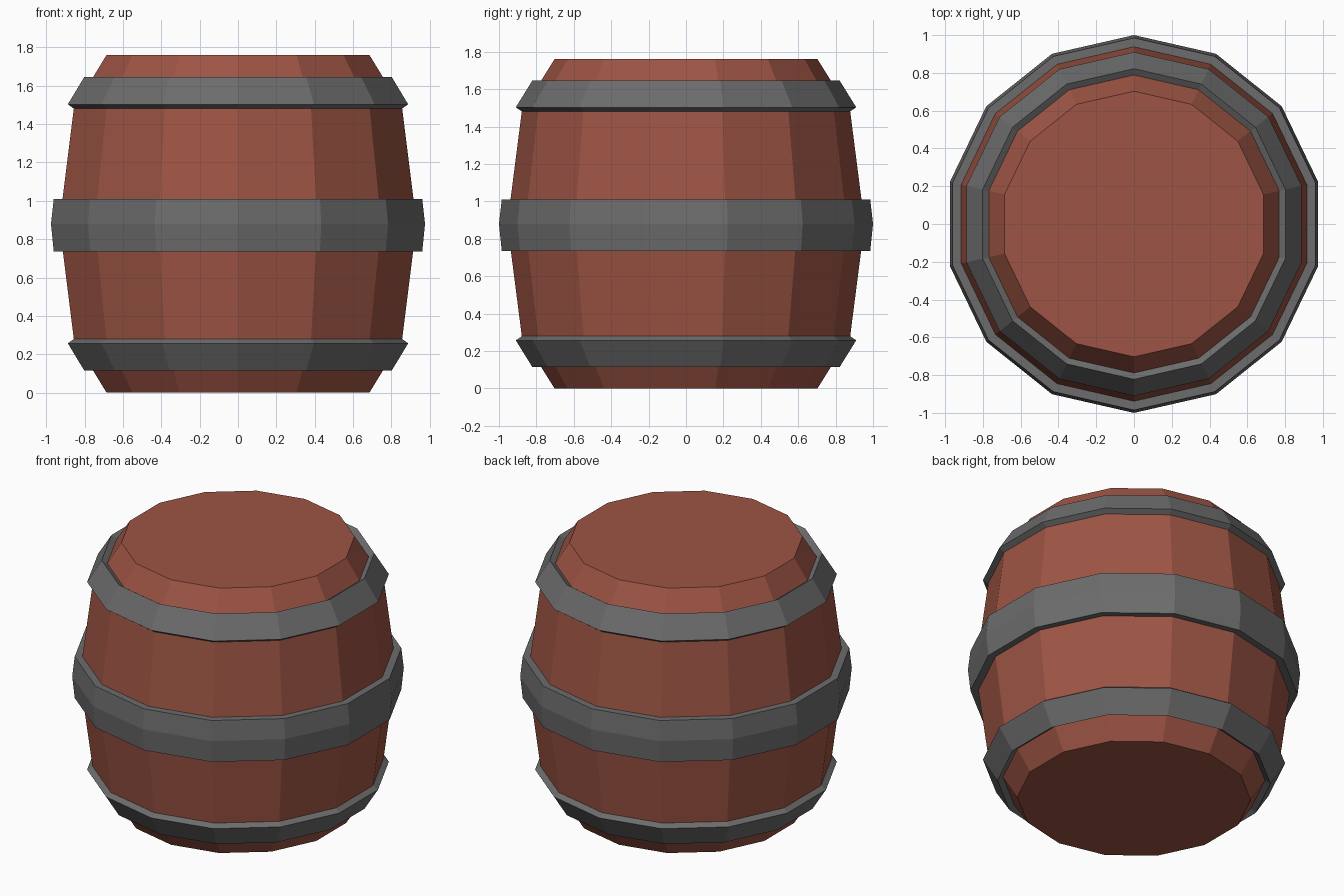
import bpy, bmesh, math

if "Cube" in bpy.data.objects:
    bpy.data.objects.remove(bpy.data.objects["Cube"])

SIDES = 14
MID = 0.88  # mid height of the barrel


def material(name, color):
    m = bpy.data.materials.new(name)
    m.diffuse_color = color
    m.use_nodes = True
    m.node_tree.nodes["Principled BSDF"].inputs["Base Color"].default_value = m.diffuse_color
    return m


def lathe(name, profile, mat, caps=False, closed=False):
    """Revolve (radius, z) points into a flat-faced 14-sided object."""
    bm = bmesh.new()
    rings = []
    for r, z in profile:
        ring = []
        for i in range(SIDES):
            a = math.pi / 2 + 2 * math.pi * i / SIDES
            ring.append(bm.verts.new((r * math.cos(a), r * math.sin(a), z)))
        rings.append(ring)
    pairs = list(zip(rings, rings[1:]))
    if closed:
        pairs.append((rings[-1], rings[0]))
    for lo, hi in pairs:
        for i in range(SIDES):
            j = (i + 1) % SIDES
            bm.faces.new((lo[i], lo[j], hi[j], hi[i]))
    if caps:
        bm.faces.new(rings[0])
        bm.faces.new(rings[-1])
    bmesh.ops.recalc_face_normals(bm, faces=bm.faces)
    mesh = bpy.data.meshes.new(name)
    bm.to_mesh(mesh)
    bm.free()
    mesh.materials.append(mat)
    obj = bpy.data.objects.new(name, mesh)
    bpy.context.collection.objects.link(obj)
    return obj


wood = material("wood", (0.34, 0.09, 0.058, 1))
iron = material("iron", (0.15, 0.15, 0.15, 1))

# Wooden body
lathe("barrel_body",
      [(0.703, 0), (0.878, 0.28), (0.955, MID), (0.878, 1.48), (0.703, 1.76)],
      wood, caps=True)

# Middle hoop, slightly sunk into the wood
lathe("middle_hoop",
      [(0.925, 0.74), (0.985, 0.735), (1.0, MID), (0.985, 1.01), (0.925, 1.01)],
      iron, closed=True)

# Sloping end hoops, mirrored about the mid height
end_profile = [(0.865, 1.472), (0.91, 1.503), (0.822, 1.645), (0.777, 1.615)]
lathe("upper_hoop", end_profile, iron, closed=True)
lathe("lower_hoop", [(r, 2 * MID - z) for r, z in end_profile], iron, closed=True)
